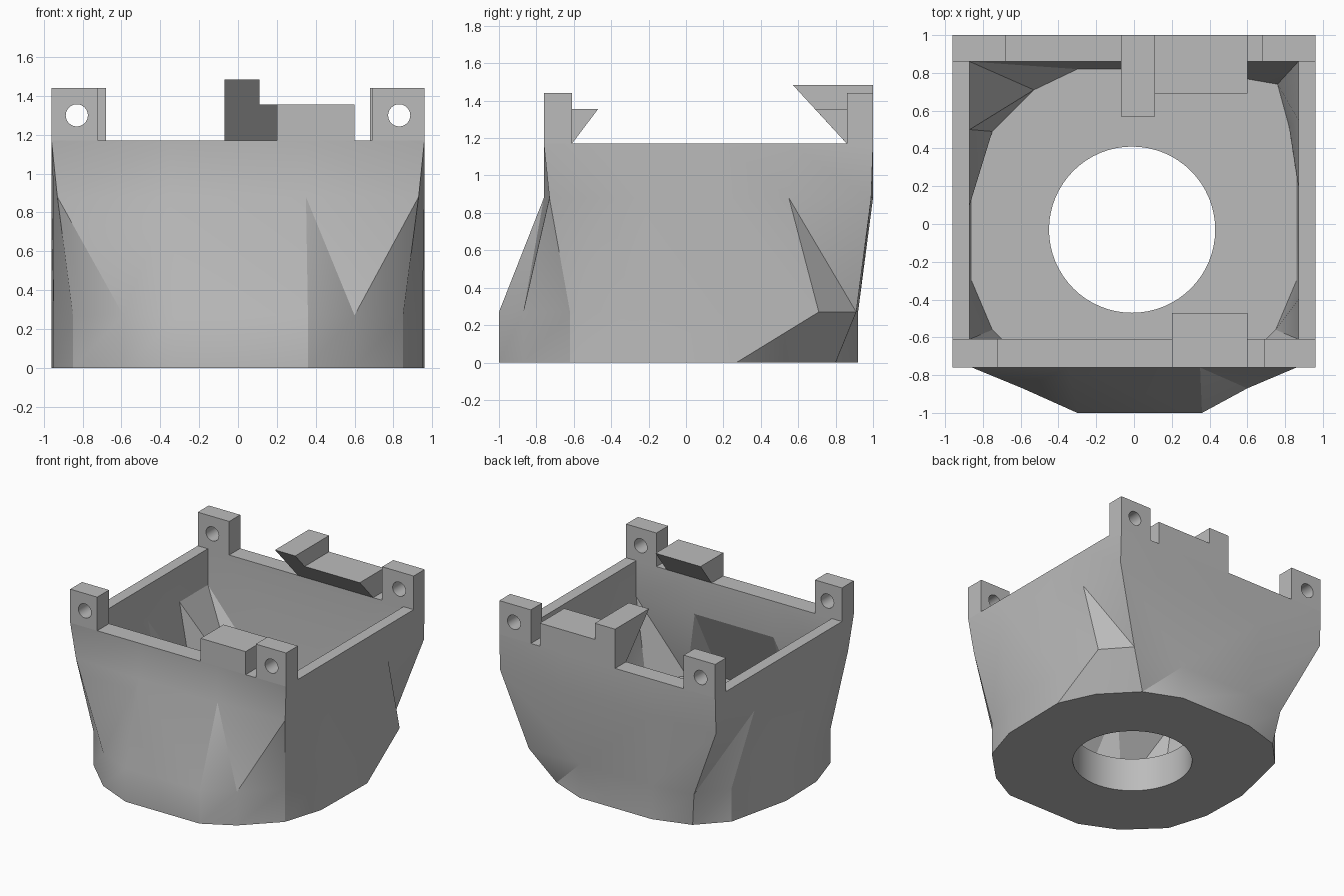
import bpy
import bmesh
import math
from mathutils import Matrix

cube = bpy.data.objects.get("Cube")
if cube:
    bpy.data.objects.remove(cube, do_unlink=True)

grey = bpy.data.materials.new("light grey plastic")
grey.use_nodes = True
grey.diffuse_color = (.5, .5, .5, 1)
grey.node_tree.nodes["Principled BSDF"].inputs["Base Color"].default_value = grey.diffuse_color

RIM = 1.17
SHOULDER = .88
FLOOR = .27
LEFT, RIGHT, FRONT, BACK = -.96, .96, -.76, 1.0
IN_X, IN_FRONT, IN_BACK = .87, -.61, .86


def make_object(name, bm):
    bmesh.ops.recalc_face_normals(bm, faces=bm.faces)
    mesh = bpy.data.meshes.new(name)
    bm.to_mesh(mesh)
    bm.free()
    mesh.materials.append(grey)
    obj = bpy.data.objects.new(name, mesh)
    bpy.context.collection.objects.link(obj)
    return obj


def loft(name, layers):
    """Closed solid through (ring, height) layers, with triangulated sides."""
    bm = bmesh.new()
    rings = [[bm.verts.new((x, y, z)) for x, y in ring] for ring, z in layers]
    count = len(rings[0])
    for level, (low, high) in enumerate(zip(rings, rings[1:])):
        for i in range(count):
            j = (i + 1) % count
            a, b, c, d = low[i], low[j], high[j], high[i]
            if a.co.z == 0 or a.co.x + b.co.x < 0:
                bm.faces.new((a, b, c))
                bm.faces.new((a, c, d))
            else:
                bm.faces.new((a, b, d))
                bm.faces.new((b, c, d))
    bm.faces.new(rings[0])
    bm.faces.new(rings[-1])
    return make_object(name, bm)


def extrude_profile(name, profile, x_start, x_end):
    """Sweep a (y, z) outline along x."""
    bm = bmesh.new()
    face = bm.faces.new([bm.verts.new((x_start, y, z)) for y, z in profile])
    moved = bmesh.ops.extrude_face_region(bm, geom=[face])["geom"]
    verts = [v for v in moved if isinstance(v, bmesh.types.BMVert)]
    bmesh.ops.translate(bm, verts=verts, vec=(x_end - x_start, 0, 0))
    return make_object(name, bm)


def cylinder(name, radius, depth, matrix, sides):
    bm = bmesh.new()
    bmesh.ops.create_cone(bm, cap_ends=True, segments=sides, radius1=radius,
                          radius2=radius, depth=depth, matrix=matrix)
    return make_object(name, bm)


def cut(target, cutter):
    modifier = target.modifiers.new("cut", "BOOLEAN")
    modifier.operation = "DIFFERENCE"
    modifier.solver = "EXACT"
    modifier.object = cutter
    cutter.hide_render = True
    bpy.context.view_layer.objects.active = target
    bpy.ops.object.modifier_apply(modifier=modifier.name)
    bpy.data.objects.remove(cutter, do_unlink=True)


def smooth(obj, degrees):
    bpy.ops.object.select_all(action="DESELECT")
    obj.select_set(True)
    bpy.context.view_layer.objects.active = obj
    bpy.ops.object.shade_smooth_by_angle(angle=math.radians(degrees))


def clamp(value, low, high):
    return max(low, min(high, value))


# Outer shell rings, counterclockwise from the front right corner
base = [(.6, -.87), (.85, -.62), (.95, -.3), (.96, .27),
        (.83, .55), (.59, .8), (.3, .92), (-.34, .92),
        (-.64, .83), (-.84, .62), (-.96, .1), (-.95, -.3),
        (-.85, -.62), (-.59, -.87), (-.3, -1), (.36, -1)]

# The belt matches the base except for the bulging back corners
belt = list(base)
belt[4], belt[5] = (.94, .71), (.76, .91)
belt[8] = (-.68, .87)

shoulder = [(.93, -.73), (RIGHT, -.4), (RIGHT, -.2), (RIGHT, .2),
            (.95, .55), (RIGHT, .99), (.4, BACK), (-.4, BACK),
            (LEFT, .99), (LEFT, .5), (LEFT, .1), (LEFT, -.3),
            (-.95, -.6), (-.93, -.73), (-.35, FRONT), (.35, FRONT)]

# The rim is the shoulder snapped out to the full rectangle
rim = [(math.copysign(RIGHT, x) if abs(x) > .9 else x,
        FRONT if y < -.7 else BACK if y > .9 else y) for x, y in shoulder]

# Cavity: rectangular opening narrowing or widening to a faceted floor
cavity_floor = [(.53, -.77), (.75, -.56), (.86, -.3), (.86, .25),
                (.82, .52), (.76, .74), (.3, .82), (-.3, .82),
                (-.53, .71), (-.75, .49), (-.86, .25), (-.86, -.3),
                (-.75, -.56), (-.53, -.77), (-.27, -.9), (.32, -.9)]
opening = [(clamp(x, -IN_X, IN_X), clamp(y, IN_FRONT, IN_BACK)) for x, y in rim]

shell = loft("shell", [(base, 0), (belt, FLOOR), (shoulder, SHOULDER), (rim, RIM)])
cut(shell, loft("cavity_cutter", [(cavity_floor, FLOOR), (opening, SHOULDER),
                                  (opening, RIM + .2)]))

# Round opening through the thick floor
cut(shell, cylinder("floor_hole_cutter", .44, .8,
                    Matrix.Translation((-.01, -.03, 0)), 64))
smooth(shell, 25)

# Four corner lugs, each with a screw hole
lugs = {
    "front_right_lug": (.69, RIGHT, FRONT, IN_FRONT),
    "front_left_lug": (LEFT, -.72, FRONT, IN_FRONT),
    "back_right_lug": (.68, RIGHT, IN_BACK, BACK),
    "back_left_lug": (LEFT, -.68, IN_BACK, BACK),
}
LUG_TOP = 1.44
for name, (x0, x1, y0, y1) in lugs.items():
    lug = extrude_profile(name, [(y0, RIM), (y1, RIM), (y1, LUG_TOP), (y0, LUG_TOP)], x0, x1)
    hole_x = math.copysign(.83, x0)
    turn = Matrix.Rotation(math.radians(90), 4, "X")
    place = Matrix.Translation((hole_x, (y0 + y1) / 2, 1.3))
    cut(lug, cylinder("screw_hole_cutter", .057, .5, place @ turn, 32))
    smooth(lug, 30)

# Overhanging catches on the front and back rims
CATCH_TOP = 1.355
extrude_profile("front_catch", [(FRONT, RIM), (IN_FRONT, RIM),
                                (-.47, CATCH_TOP), (FRONT, CATCH_TOP)], .2, .6)
extrude_profile("back_catch_low", [(BACK, RIM), (IN_BACK, RIM),
                                   (.69, CATCH_TOP), (BACK, CATCH_TOP)], .11, .6)
extrude_profile("back_catch_high", [(BACK, RIM), (IN_BACK, RIM),
                                    (.57, 1.485), (BACK, 1.485)], -.07, .11)
